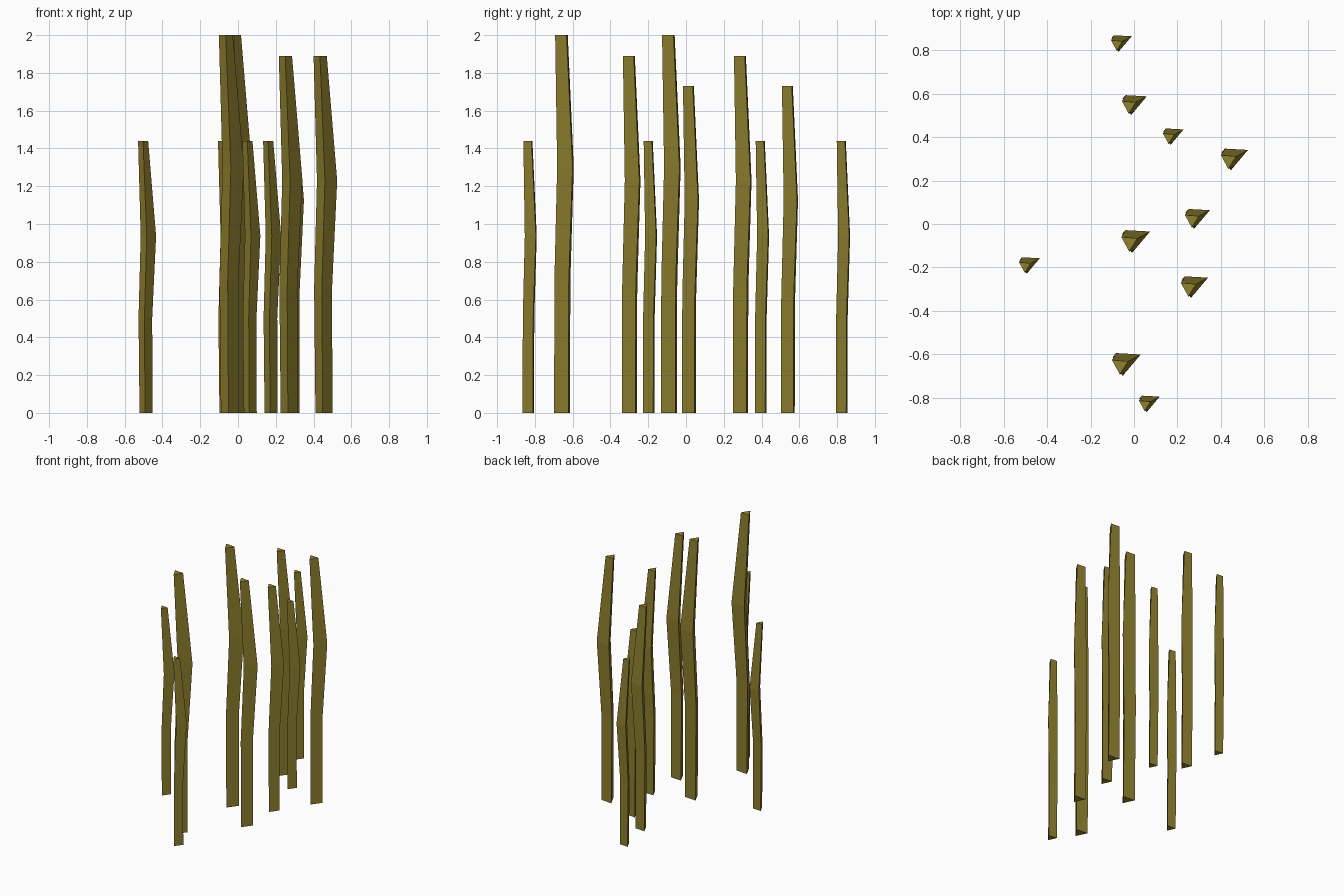
import bpy, bmesh

if "Cube" in bpy.data.objects:
    bpy.data.objects.remove(bpy.data.objects["Cube"])

# one flat olive colour
olive = bpy.data.materials.new("olive_stalk")
olive.diffuse_color = (0.28, 0.22, 0.028, 1)
olive.use_nodes = True
olive.node_tree.nodes["Principled BSDF"].inputs["Base Color"].default_value = olive.diffuse_color

H = 1.89  # reference height of the profile below
# rings of a bent three-sided stalk: z, then back-left, front, back-right (x, y)
RINGS = [
    (0.00, (-.045, .028), (-.007, -.051), (.045, .020)),
    (0.66, (-.052, .030), (-.011, -.050), (.043, .022)),
    (1.23, (-.037, .047), (.005, -.036), (.070, .041)),
    (1.89, (-.055, .017), (-.021, -.046), (.015, .011)),
]

# x, y, height of every stalk
STALKS = [
    (-.064, .833, 1.44), (-.005, .550, 1.73), (.175, .404, 1.44),
    (.455, .300, 1.89), (.285, .026, 1.73), (0, -.078, 2.0),
    (-.487, -.189, 1.44), (.271, -.288, 1.89), (-.043, -.644, 2.0),
    (.065, -.826, 1.44),
]


def make_stalk(i, x, y, h):
    s = h / H
    bm = bmesh.new()
    rings = [[bm.verts.new((px * s, py * s, z * s)) for px, py in pts]
             for z, *pts in RINGS]
    # side walls
    for lo, hi in zip(rings, rings[1:]):
        for k in range(3):
            n = (k + 1) % 3
            bm.faces.new((lo[k], lo[n], hi[n], hi[k]))
    # end caps
    bm.faces.new(rings[0][::-1])
    bm.faces.new(rings[-1])
    bmesh.ops.recalc_face_normals(bm, faces=bm.faces)
    me = bpy.data.meshes.new(f"stalk_{i}")
    bm.to_mesh(me)
    bm.free()
    me.materials.append(olive)
    ob = bpy.data.objects.new(f"stalk_{i}", me)
    ob.location = (x, y, 0)
    bpy.context.collection.objects.link(ob)


for i, stalk in enumerate(STALKS, 1):
    make_stalk(i, *stalk)
